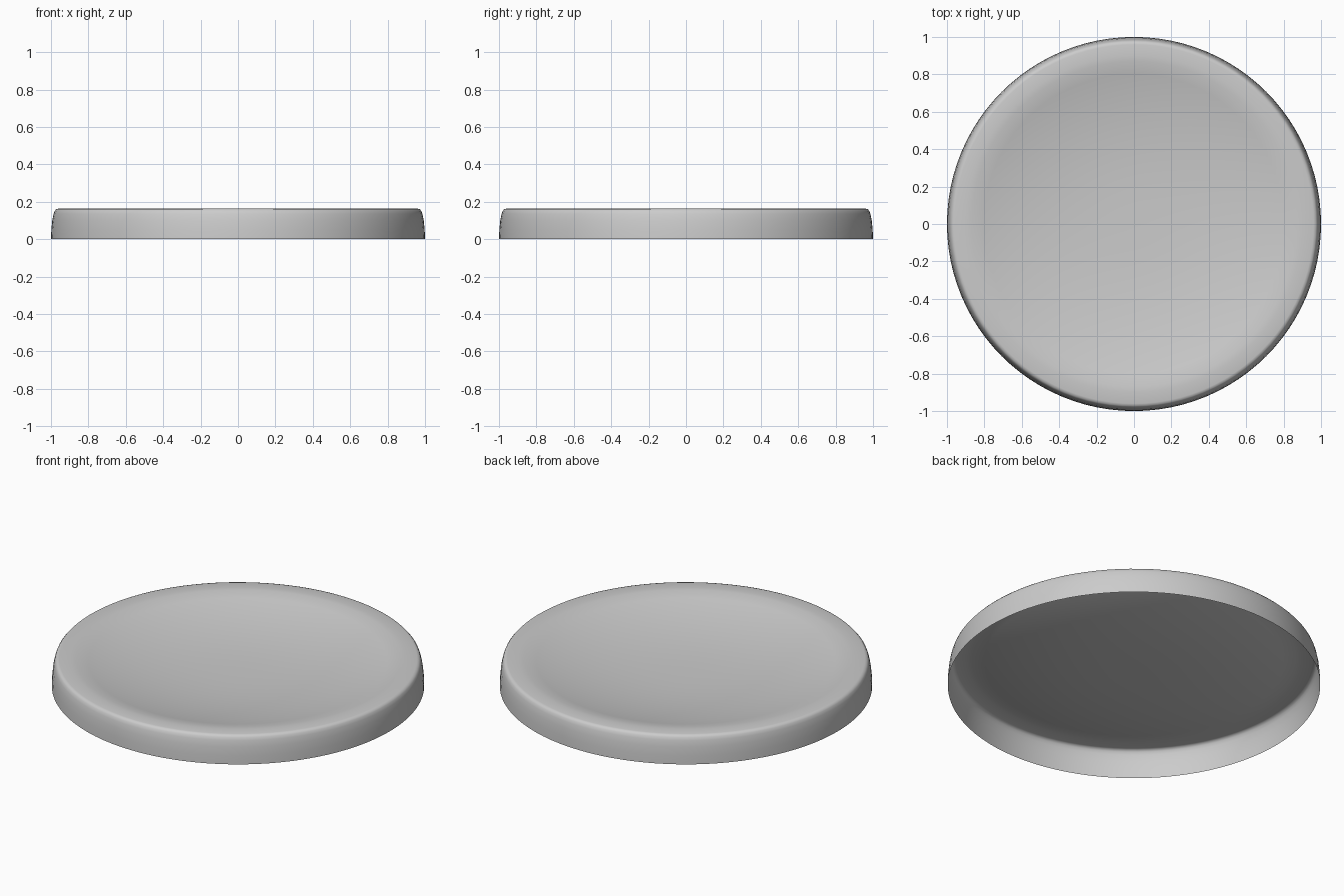
import bpy, bmesh, math

cube = bpy.data.objects.get("Cube")
if cube:
    bpy.data.objects.remove(cube, do_unlink=True)

SEGMENTS = 96
RIM_HEIGHT = 0.163
DISH_RADIUS = 0.87
DISH_DEPTH = 0.09

# Plain grey material
grey = bpy.data.materials.new("plain_grey")
grey.use_nodes = True
colour = (0.6, 0.6, 0.6, 1)
grey.diffuse_color = colour
grey.node_tree.nodes["Principled BSDF"].inputs["Base Color"].default_value = colour

# Profile: slightly tapered wall, rounded lip and flat rim
profile = [(1.0, 0.0), (0.998, 0.05), (0.993, 0.1), (0.986, 0.135),
           (0.98, 0.151), (0.972, 0.16), (0.96, RIM_HEIGHT), (0.9, RIM_HEIGHT)]

# Profile: shallow concave dish inside the rim
for i in range(13):
    t = 1 - i / 13
    profile.append((DISH_RADIUS * t, RIM_HEIGHT - DISH_DEPTH * (1 - t ** 2.5)))

# Spin the profile into an open-bottomed shell
bm = bmesh.new()
rings = []
for r, z in profile:
    angles = [2 * math.pi * s / SEGMENTS for s in range(SEGMENTS)]
    rings.append([bm.verts.new((r * math.cos(a), r * math.sin(a), z)) for a in angles])
for low, high in zip(rings, rings[1:]):
    for s in range(SEGMENTS):
        n = (s + 1) % SEGMENTS
        bm.faces.new((low[s], low[n], high[n], high[s]))

# Close the centre of the dish
centre = bm.verts.new((0, 0, RIM_HEIGHT - DISH_DEPTH))
for s in range(SEGMENTS):
    bm.faces.new((rings[-1][s], rings[-1][(s + 1) % SEGMENTS], centre))

mesh = bpy.data.meshes.new("shallow_dish")
bm.to_mesh(mesh)
bm.free()
mesh.materials.append(grey)
dish = bpy.data.objects.new("shallow_dish", mesh)
bpy.context.collection.objects.link(dish)

# Smooth shading
bpy.context.view_layer.objects.active = dish
dish.select_set(True)
bpy.ops.object.shade_smooth_by_angle(angle=math.radians(40))
